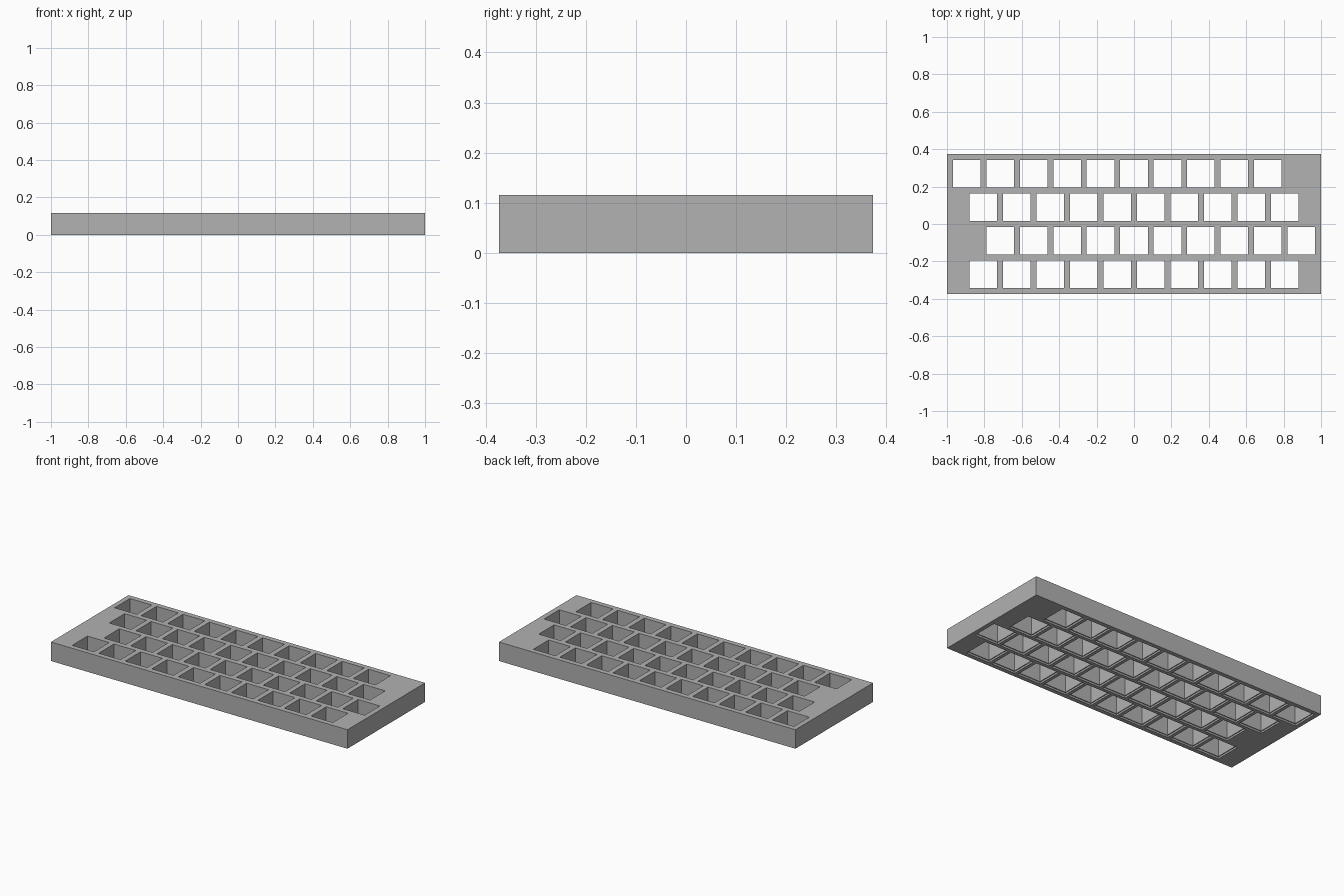
import bpy
import bmesh
from mathutils import Matrix, Vector

cube = bpy.data.objects.get("Cube")
if cube:
    bpy.data.objects.remove(cube, do_unlink=True)

MM = 2 / 190                      # plate is 190 mm long
LENGTH, DEPTH, HEIGHT = 190 * MM, 71 * MM, 11 * MM
PITCH, HOLE, RECESS, LIP = 17 * MM, 14 * MM, 15 * MM, 1 * MM
MARGIN = 3 * MM
ROW_SHIFT = [0, 0.5, 1, 0.5]      # stagger of each row, back to front
COLUMNS = 10


def add_box(bm, center, size):
    matrix = Matrix.Translation(center) @ Matrix.Diagonal((*size, 1))
    bmesh.ops.create_cube(bm, size=1, matrix=matrix)


def make_object(name, bm):
    mesh = bpy.data.meshes.new(name)
    bm.to_mesh(mesh)
    bm.free()
    obj = bpy.data.objects.new(name, mesh)
    bpy.context.collection.objects.link(obj)
    return obj


def hole_cutter(name, width, bottom, top):
    """One box for every key position."""
    bm = bmesh.new()
    for row, shift in enumerate(ROW_SHIFT):
        y = DEPTH / 2 - MARGIN - HOLE / 2 - row * PITCH
        for column in range(COLUMNS):
            x = -LENGTH / 2 + MARGIN + HOLE / 2 + (column + shift) * PITCH
            add_box(bm, Vector((x, y, (bottom + top) / 2)), (width, width, top - bottom))
    cutter = make_object(name, bm)
    cutter.hide_render = True
    return cutter


def cut(target, cutter):
    mod = target.modifiers.new("cut", 'BOOLEAN')
    mod.operation = 'DIFFERENCE'
    mod.solver = 'EXACT'
    mod.object = cutter
    bpy.context.view_layer.objects.active = target
    bpy.ops.object.modifier_apply(modifier=mod.name)
    bpy.data.objects.remove(cutter, do_unlink=True)


# Solid plate
bm = bmesh.new()
add_box(bm, Vector((0, 0, HEIGHT / 2)), (LENGTH, DEPTH, HEIGHT))
plate = make_object("key_plate", bm)

# Through holes, then the shallow wider recess underneath each one
cut(plate, hole_cutter("key_holes", HOLE, -HEIGHT, 2 * HEIGHT))
cut(plate, hole_cutter("underside_recesses", RECESS, -HEIGHT, LIP))

# Plain grey finish
grey = bpy.data.materials.new("grey")
grey.use_nodes = True
color = (0.445, 0.445, 0.445, 1)
grey.diffuse_color = color
grey.node_tree.nodes["Principled BSDF"].inputs["Base Color"].default_value = color
plate.data.materials.clear()
plate.data.materials.append(grey)
